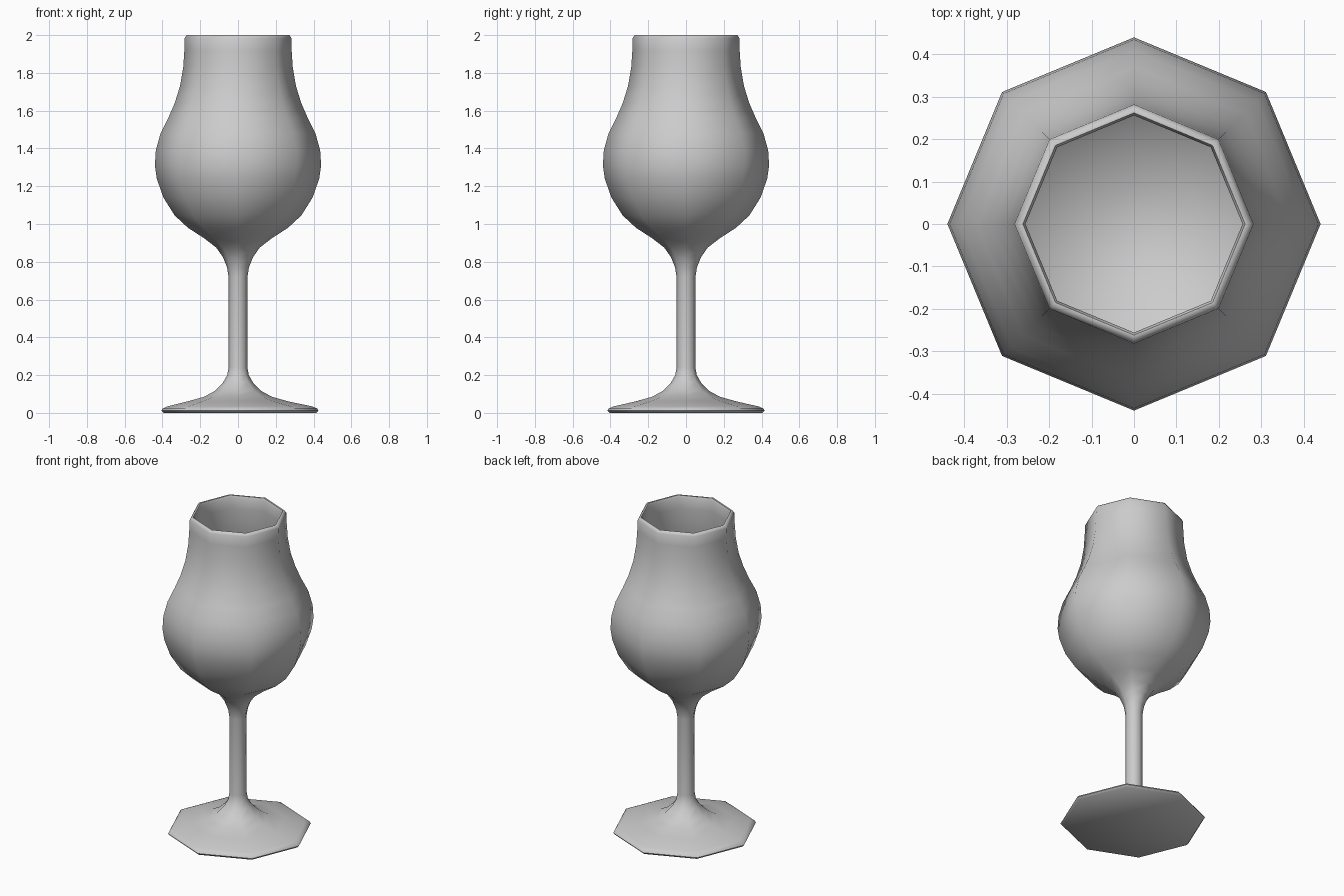
import bpy, bmesh, math

SIDES = 8

# outline (radius, height): underside, foot, stem, outer bowl
outer = [(0, 0), (0.405, 0), (0.416, 0.012), (0.41, 0.022), (0.385, 0.034),
         (0.27, 0.06), (0.18, 0.085), (0.125, 0.115), (0.08, 0.16), (0.057, 0.2),
         (0.05, 0.24), (0.05, 0.72), (0.058, 0.77), (0.08, 0.825), (0.115, 0.875),
         (0.18, 0.925), (0.265, 0.98), (0.335, 1.045), (0.395, 1.14),
         (0.43, 1.24), (0.44, 1.31), (0.435, 1.39), (0.41, 1.48), (0.37, 1.56),
         (0.335, 1.64), (0.307, 1.73), (0.29, 1.83), (0.284, 1.92), (0.282, 1.985)]
# rounded rim, then the hollow inside of the bowl
inner = [(0.272, 2.0), (0.262, 2.0), (0.256, 1.985), (0.256, 1.92), (0.262, 1.83),
         (0.28, 1.72), (0.308, 1.63), (0.345, 1.55), (0.385, 1.47), (0.409, 1.385),
         (0.413, 1.31), (0.404, 1.25), (0.37, 1.15), (0.317, 1.07),
         (0.25, 1.01), (0.17, 0.965), (0.09, 0.935), (0, 0.925)]


def lathe(name, profile, sides):
    bm = bmesh.new()
    verts = [bm.verts.new((r, 0, z)) for r, z in profile]
    edges = [bm.edges.new(pair) for pair in zip(verts, verts[1:])]
    bmesh.ops.spin(bm, geom=verts + edges, cent=(0, 0, 0), axis=(0, 0, 1),
                   angle=2 * math.pi, steps=sides)
    bmesh.ops.remove_doubles(bm, verts=bm.verts, dist=1e-4)
    bmesh.ops.recalc_face_normals(bm, faces=bm.faces)
    # foot edge sits very slightly to the right
    for v in bm.verts:
        if v.co.z < 0.05:
            v.co.x += 0.01
    mesh = bpy.data.meshes.new(name)
    bm.to_mesh(mesh)
    bm.free()
    obj = bpy.data.objects.new(name, mesh)
    bpy.context.collection.objects.link(obj)
    return obj


# stemmed glass in one turned piece
glass = lathe("stemmed_glass", outer + inner, SIDES)
bpy.context.view_layer.objects.active = glass
glass.select_set(True)
bpy.ops.object.shade_smooth_by_angle(angle=math.radians(62))
